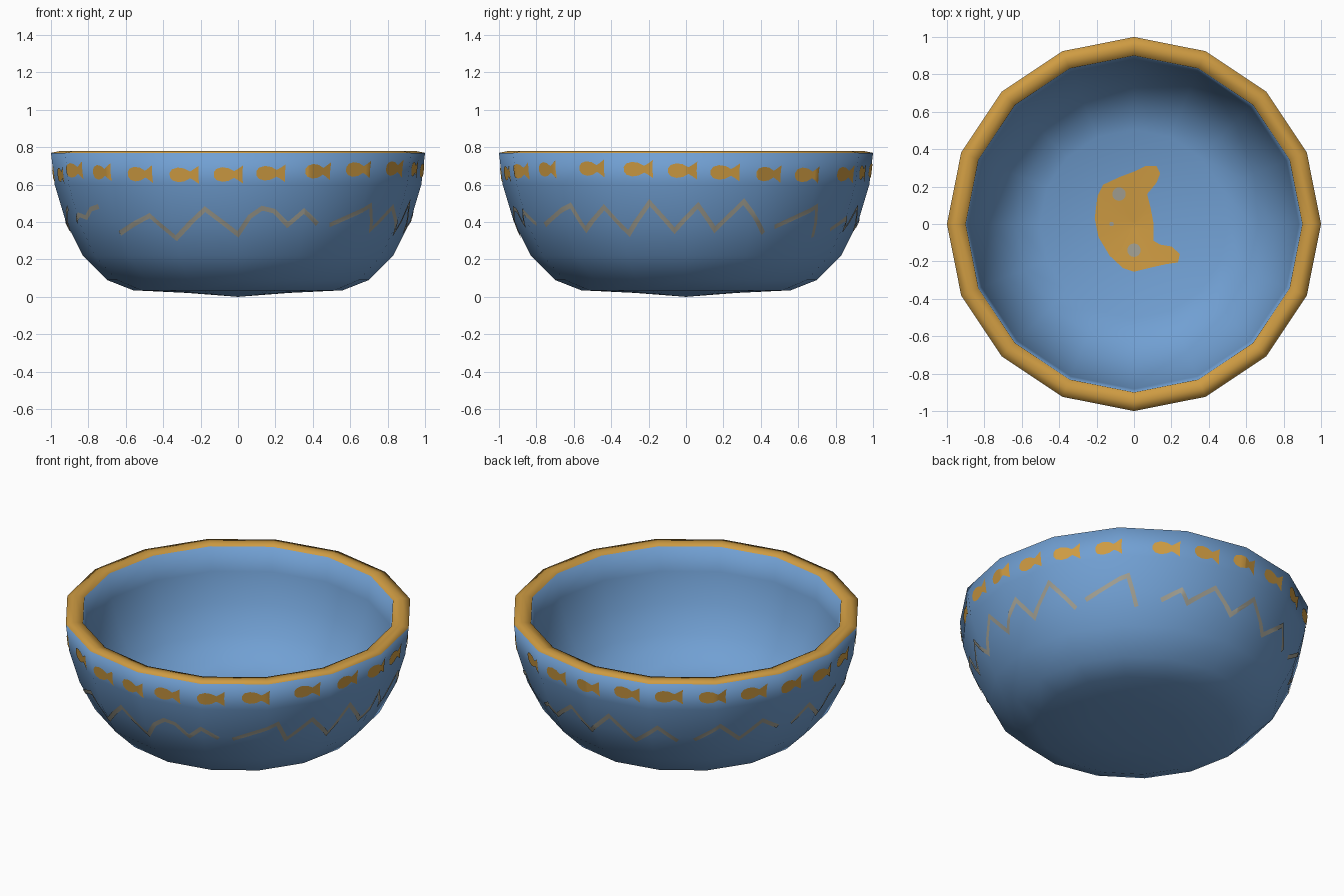
import bpy, bmesh, math
from mathutils import Vector

if "Cube" in bpy.data.objects:
    bpy.data.objects.remove(bpy.data.objects["Cube"])

N = 16
STEP = 2 * math.pi / N


def material(name, rgb):
    m = bpy.data.materials.new(name)
    m.diffuse_color = (*rgb, 1)
    m.use_nodes = True
    m.node_tree.nodes["Principled BSDF"].inputs["Base Color"].default_value = m.diffuse_color
    return m


blue = material("glaze blue", (0.165, 0.35, 0.65))
gold = material("ochre gold", (0.62, 0.33, 0.055))
stone = material("warm grey", (0.36, 0.35, 0.29))


def finish(bm, name, mats):
    me = bpy.data.meshes.new(name)
    bm.to_mesh(me)
    bm.free()
    for m in mats:
        me.materials.append(m)
    for p in me.polygons:
        p.use_smooth = True
    ob = bpy.data.objects.new(name, me)
    bpy.context.collection.objects.link(ob)
    return ob


# Bowl: sixteen-sided lathe, outer wall, rounded rim, inner wall
outer = [(0.27, 0.021), (0.56, 0.035), (0.70, 0.09), (0.83, 0.22),
         (0.92, 0.40), (0.98, 0.60), (1.0, 0.77)]
inner = [(r * 0.9, 0.77 - (0.77 - z) * 0.88) for r, z in reversed(outer[1:])]
FLOOR_Z = 0.092
profile = outer + [(0.95, 0.78)] + inner

bm = bmesh.new()
rings = [[bm.verts.new((r * math.cos(k * STEP), r * math.sin(k * STEP), z))
          for k in range(N)] for r, z in profile]
base = bm.verts.new((0, 0, 0))
floor = bm.verts.new((0, 0, FLOOR_Z))
rim = len(outer) - 1
for k in range(N):
    j = (k + 1) % N
    bm.faces.new((base, rings[0][j], rings[0][k]))
    bm.faces.new((floor, rings[-1][k], rings[-1][j]))
    for i in range(len(rings) - 1):
        f = bm.faces.new((rings[i][k], rings[i][j], rings[i + 1][j], rings[i + 1][k]))
        f.material_index = 1 if i in (rim, rim + 1) else 0
finish(bm, "bowl", [blue, gold])


# Painted details: flat outlines cut along the bowl's edges, then wrapped on
def cut(bm, co, no):
    bmesh.ops.bisect_plane(bm, geom=bm.verts[:] + bm.edges[:] + bm.faces[:],
                           plane_co=co, plane_no=no, dist=1e-6)


def add_outline(bm, pts):
    f = bm.faces.new([bm.verts.new((x, y, 0)) for x, y in pts])
    f.normal_update()
    if f.normal.z < 0:
        f.normal_flip()


def wall_point(u, z):
    for (r0, z0), (r1, z1) in zip(outer, outer[1:]):
        if z <= z1:
            break
    r = r0 + (r1 - r0) * (z - z0) / (z1 - z0) + 0.004
    k = math.floor(u)
    a = Vector((math.cos(k * STEP), math.sin(k * STEP), 0))
    b = Vector((math.cos((k + 1) * STEP), math.sin((k + 1) * STEP), 0))
    return a.lerp(b, u - k) * r + Vector((0, 0, z - 0.001))


def wrap_on_wall(bm, name, mat):
    bmesh.ops.triangulate(bm, faces=bm.faces[:])
    for k in range(-N, N * 2):
        cut(bm, (k, 0, 0), (1, 0, 0))
    for r, z in outer:
        cut(bm, (0, z, 0), (0, 1, 0))
    bmesh.ops.triangulate(bm, faces=bm.faces[:])
    for v in bm.verts:
        v.co = wall_point(v.co.x, v.co.y)
    finish(bm, name, [mat])


def to_u(deg):            # degrees from the front, counted to the right
    return (deg - 90) / 22.5


# Row of small fish below the rim
half = [(-0.08, 0.012), (-0.066, 0.03), (-0.035, 0.039), (0.0, 0.034),
        (0.03, 0.018), (0.045, 0.026), (0.078, 0.048), (0.075, 0.0)]
fish = half + [(x, -y) for x, y in reversed(half[:-1])]
angles = [-63, -48, -32.5, -17, -3, 10.5, 26, 41, 59, 75, 89, 102.5, 117, 131.5, 151]
angles += [151 + 14.6 * i for i in range(1, 10)]
bm = bmesh.new()
for a in angles:
    zc = 0.67 + 0.017 * math.cos(math.radians((a - 60) * 2.4))
    add_outline(bm, [(to_u(a) + x / 0.385, zc + y) for x, y in fish])
wrap_on_wall(bm, "fish_row", gold)

# Broken wavy line round the middle
waves = [
    [(-70, .40), (-66, .44), (-62, .425), (-58, .47), (-53, .485)],
    [(-45, .34), (-38, .39), (-31, .435), (-27, .38), (-22, .315), (-11, .47), (0, .335),
     (4, .43), (8, .475), (12, .46), (17, .385), (22, .46), (28, .39)],
    [(33, .385), (49, .49), (53, .36), (62, .48), (70, .34), (78, .505), (86, .355),
     (94, .49), (100, .36), (109, .51), (118, .34)],
    [(122, .375), (138, .485), (141, .32)],
    [(150, .36), (157, .42), (160, .36), (170, .48), (178, .36), (187, .5), (196, .35),
     (205, .47), (212, .37)],
    [(218, .38), (227, .48), (235, .36), (243, .47), (250, .40)],
    [(257, .38), (264, .47), (271, .36), (277, .45), (282, .48)],
]
bm = bmesh.new()
S = 0.365
for line in waves:
    p = [Vector((to_u(a) * S, z)) for a, z in line]
    sides = []
    for i, q in enumerate(p):
        d0 = (q - p[max(i - 1, 0)]).normalized()
        d1 = (p[min(i + 1, len(p) - 1)] - q).normalized()
        d = (d0 + d1).normalized()
        ref = d0 if i else d1
        w = 0.0125 / max(d.dot(ref), 0.6)
        n = Vector((-d.y, d.x)) * w
        sides.append((q + n, q - n))
    vs = [[bm.verts.new((c.x / S, c.y, 0)) for c in s] for s in sides]
    for s, t in zip(vs, vs[1:]):
        bm.faces.new((s[1], t[1], t[0], s[0]))
wrap_on_wall(bm, "wavy_line", stone)


# Large curled fish and its two dots on the inside floor
def lay_on_floor(bm, name, mat, lift):
    bmesh.ops.triangulate(bm, faces=bm.faces[:])
    for k in range(N // 2):
        cut(bm, (0, 0, 0), (-math.sin(k * STEP), math.cos(k * STEP), 0))
    bmesh.ops.triangulate(bm, faces=bm.faces[:])
    r1, z1 = inner[-1]
    for v in bm.verts:
        dev = math.atan2(v.co.y, v.co.x) % STEP - STEP / 2
        rp = v.co.xy.length * math.cos(dev) / math.cos(STEP / 2)
        v.co.z = FLOOR_Z + (z1 - FLOOR_Z) * rp / r1 + lift
    finish(bm, name, [mat])


big_fish = [(0.12, 0.31), (0.14, 0.27), (0.12, 0.22), (0.07, 0.16), (0.09, 0.08),
            (0.105, 0.0), (0.105, -0.09), (0.14, -0.11), (0.2, -0.12), (0.245, -0.16),
            (0.235, -0.205), (0.17, -0.215), (0.08, -0.235), (0.0, -0.255), (-0.06, -0.235),
            (-0.13, -0.17), (-0.19, -0.07), (-0.21, 0.03), (-0.195, 0.15), (-0.165, 0.21),
            (-0.08, 0.25), (0.0, 0.28), (0.06, 0.31)]
bm = bmesh.new()
add_outline(bm, big_fish)
lay_on_floor(bm, "floor_fish", gold, 0.004)

bm = bmesh.new()
for cx, cy, r in ((-0.08, 0.16, 0.036), (0.0, -0.14, 0.036), (-0.12, 0.0, 0.012)):
    add_outline(bm, [(cx + r * math.cos(t * math.pi / 8), cy + r * math.sin(t * math.pi / 8))
                     for t in range(16)])
lay_on_floor(bm, "floor_dots", stone, 0.007)
